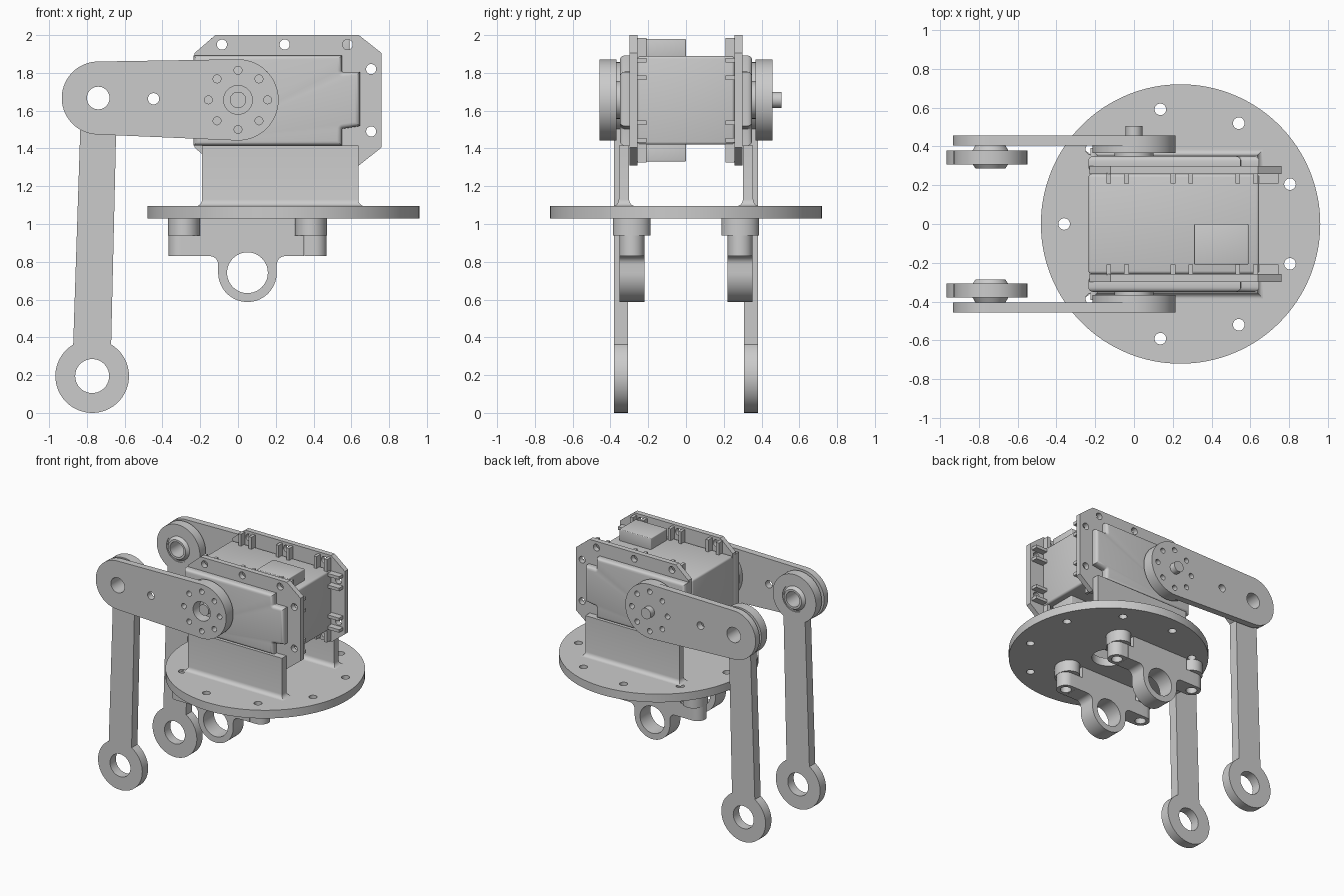
import bpy, bmesh
from math import sin, cos, radians, pi

if "Cube" in bpy.data.objects:
    bpy.data.objects.remove(bpy.data.objects["Cube"])


def arc(cx, cy, r, a0=0, a1=360, n=40):
    full = abs(a1 - a0) >= 360
    d = n if full else n - 1
    return [(cx + r * cos(radians(a0 + (a1 - a0) * i / d)),
             cy + r * sin(radians(a0 + (a1 - a0) * i / d))) for i in range(n)]


def smooth(ob):
    bpy.ops.object.select_all(action='DESELECT')
    ob.select_set(True)
    bpy.context.view_layer.objects.active = ob
    bpy.ops.object.shade_smooth_by_angle(angle=radians(35))


def plate(name, loops, a, b, flat=False, bevel=0.0):
    """Extrude outline + holes. Upright: (x,z) between y=a..b; flat: (x,y) between z=a..b."""
    cu = bpy.data.curves.new(name, 'CURVE')
    cu.dimensions = '2D'
    cu.fill_mode = 'BOTH'
    cu.extrude = abs(b - a) / 2 - bevel
    cu.bevel_depth = bevel
    cu.bevel_resolution = 3
    for pts in loops:
        sp = cu.splines.new('POLY')
        sp.points.add(len(pts) - 1)
        for p, q in zip(sp.points, pts):
            p.co = (q[0], q[1], 0, 1)
        sp.use_cyclic_u = True
    ob = bpy.data.objects.new(name, cu)
    bpy.context.collection.objects.link(ob)
    m = (a + b) / 2
    ob.location = (0, 0, m) if flat else (0, m, 0)
    ob.rotation_euler = (0, 0, 0) if flat else (pi / 2, 0, 0)
    bpy.ops.object.select_all(action='DESELECT')
    ob.select_set(True)
    bpy.context.view_layer.objects.active = ob
    bpy.ops.object.convert(target='MESH')
    ob = bpy.context.object
    bm = bmesh.new()
    bm.from_mesh(ob.data)
    bmesh.ops.remove_doubles(bm, verts=bm.verts, dist=1e-5)
    bmesh.ops.recalc_face_normals(bm, faces=bm.faces)
    bm.to_mesh(ob.data)
    bm.free()
    smooth(ob)
    return ob


def mesh_object(name, bm):
    bmesh.ops.recalc_face_normals(bm, faces=bm.faces)
    me = bpy.data.meshes.new(name)
    bm.to_mesh(me)
    bm.free()
    ob = bpy.data.objects.new(name, me)
    bpy.context.collection.objects.link(ob)
    smooth(ob)
    return ob


def box(name, x, y, z, bevel=0.0):
    bm = bmesh.new()
    bmesh.ops.create_cube(bm, size=1)
    for v in bm.verts:
        for i, (lo, hi) in enumerate((x, y, z)):
            v.co[i] = (lo + hi) / 2 + v.co[i] * (hi - lo)
    if bevel:
        bmesh.ops.bevel(bm, geom=bm.edges[:], offset=bevel, segments=3, profile=0.5, affect='EDGES')
    return mesh_object(name, bm)


def skin(name, rings, closed=False):
    """Join successive rings of points; cap the ends or close the tube."""
    bm = bmesh.new()
    vs = [[bm.verts.new(p) for p in r] for r in rings]
    n = len(vs[0])
    for k in range(len(vs) if closed else len(vs) - 1):
        p, q = vs[k], vs[(k + 1) % len(vs)]
        for i in range(n):
            j = (i + 1) % n
            bm.faces.new((p[i], p[j], q[j], q[i]))
    if not closed:
        bm.faces.new(vs[0])
        bm.faces.new(vs[-1])
    return mesh_object(name, bm)


# round base plate with nine rim holes and a central hole
rim = [arc(0.24 + 0.6 * cos(radians(a)), 0.6 * sin(radians(a)), 0.03, n=20) for a in range(20, 380, 40)]
plate("base_plate", [arc(0.24, 0, 0.72, n=128), arc(0.24, 0, 0.12)] + rim, 1.03, 1.095, flat=True)

# motor core and connector blocks
box("motor_body", (-0.235, 0.645), (-0.257, 0.257), (1.42, 1.89), 0.015)
box("upper_connector", (0.31, 0.59), (-0.21, 0.0), (1.88, 1.98), 0.006)
box("lower_connector", (0.31, 0.59), (-0.21, 0.0), (1.33, 1.43), 0.006)

HZ = 1.657                       # output axis height
PIN = (-0.74, 1.667)             # arm to link pivot
LOW = (-0.772, 0.195)            # lower link eye
screws = [(x, z) for x in (-0.085, 0.247, 0.58) for z in (1.95, 1.36)] + [(0.705, 1.82), (0.705, 1.49)]
flange = [(-0.12, 2), (0.64, 2), (0.76, 1.905), (0.76, 1.405), (0.64, 1.31),
          (-0.12, 1.31), (-0.23, 1.405), (-0.23, 1.905)]
B = 0.025                        # cover edge rounding
xr, xn, zb, zt = 0.645 - B, 0.55 - B, 1.415 + B, 1.892 - B
cover = [(-0.235 + B, zb), (xn, zb)] + arc(xn + 0.03, 1.50, 0.03, 180, 90, 6) + \
        [(xr, 1.53 + B * 0.4), (xr, 1.79 - B * 0.4)] + arc(xn + 0.03, 1.81, 0.03, 270, 180, 6) + \
        [(xn, zt), (-0.235 + B, zt)]
bolts = [arc(0.157 * cos(pi * k / 4), HZ + 0.157 * sin(pi * k / 4), 0.021, n=16) for k in range(8)]

for s, side in ((-1, "front"), (1, "back")):
    # screw flange, pocket walls round each nut, and rounded cover
    plate(side + "_flange", [flange] + [arc(x, z, 0.027, n=20) for x, z in screws], s * 0.258, s * 0.3)
    for i, (x, z) in enumerate(screws):
        ys = sorted((s * 0.208, s * 0.262))
        for t in (-1, 1):
            c = t * 0.046
            if x > 0.7:
                box(f"{side}_nut_wall_{i}", (0.64, 0.745), ys, (z + c - 0.012, z + c + 0.012))
            else:
                zr = (1.88, 1.985) if z > 1.6 else (1.325, 1.43)
                box(f"{side}_nut_wall_{i}", (x + c - 0.012, x + c + 0.012), ys, zr)
    plate(side + "_cover", [cover], s * 0.27, s * 0.35, bevel=B)

    # upright support with a fillet where it meets the base
    rings = []
    for o, z in [(0.035 * (1 - sin(a)), 1.094 + 0.035 * (1 - cos(a)))
                 for a in [pi / 2 * k / 5 for k in range(6)]] + [(0, 1.415)]:
        x0, x1, y0, y1 = -0.19 - o, 0.637 + o, s * (0.301 - o), s * (0.356 + o)
        rings.append([(x0, y0, z), (x1, y0, z), (x1, y1, z), (x0, y1, z)])
    skin(side + "_support", rings)

    # tapered arm, hub disc and output shaft
    arm = arc(*PIN, 0.193, 91, 267, 40) + arc(0, HZ, 0.215, -93, 91, 40)
    bore = [arc(0, HZ, 0.076)] if s < 0 else []
    plate(side + "_arm", [arm, arc(*PIN, 0.06), arc(-0.447, 1.663, 0.03, n=24)] + bore + bolts,
          s * 0.405, s * 0.457)
    plate(side + "_hub", [arc(0, HZ, 0.215, n=64)] + bore + bolts, s * 0.367, s * 0.405)
    plate(side + "_hub_spacer", [arc(0, HZ, 0.1)], s * 0.34, s * 0.368)
    plate(side + "_shaft", [arc(0, HZ, 0.043)], s * 0.34, s * (0.43 if s < 0 else 0.505))

    # hanging link with an eye at each end
    link = arc(*LOW, 0.195, 121, 419, 48) + arc(*PIN, 0.19, -60, 240, 48)
    plate(side + "_link", [link, arc(*PIN, 0.105), arc(*LOW, 0.09)], s * 0.306, s * 0.38)

    # spherical-style bearing in the upper eye
    prof = [(0.06, 0.287), (0.077, 0.287), (0.095, 0.312), (0.106, 0.312),
            (0.106, 0.374), (0.095, 0.374), (0.077, 0.405), (0.06, 0.405)]
    skin(side + "_link_bearing",
         [[(x, s * y, z) for x, z in arc(*PIN, r)] for r, y in prof], closed=True)

    # hanging eye bracket: profile with fillets into the eye
    yc, ex, ez = s * 0.287, 0.05, 0.742
    prof = [(-0.198, 1.031), (-0.198, 0.94), (-0.30, 0.94), (-0.30, 0.83)] + \
        arc(-0.15, 0.785, 0.045, 90, 0, 8) + arc(ex, ez, 0.155, 180, 360, 32) + \
        arc(0.25, 0.785, 0.045, 180, 90, 8) + [(0.40, 0.83), (0.40, 0.94), (0.30, 0.94), (0.30, 1.031)]
    # keep the bar clear of the screw bores
    prof = [(max(-0.25, min(0.35, x)), z) for x, z in prof]
    plate(side + "_eye_bracket", [prof, arc(ex, ez, 0.108)], yc - 0.066, yc + 0.066)
    for x, end in ((-0.285, "left"), (0.387, "right")):
        wide = [(x + 0.085 * cos(a), yc + 0.1 * sin(a)) for a in [2 * pi * k / 40 for k in range(40)]]
        t = -1 if x < 0 else 1
        lug = arc(x + t * 0.017, yc, 0.066, 90, 90 - t * 180, 20) + \
            [(x - t * 0.036, yc - 0.066), (x - t * 0.036, yc + 0.066)]
        hole = arc(x + t * 0.015, yc, 0.04, n=24)
        plate(f"{side}_{end}_mount_boss", [wide, hole], 0.94, 1.031, flat=True)
        plate(f"{side}_{end}_mount_lug", [lug, hole], 0.83, 0.94, flat=True)
